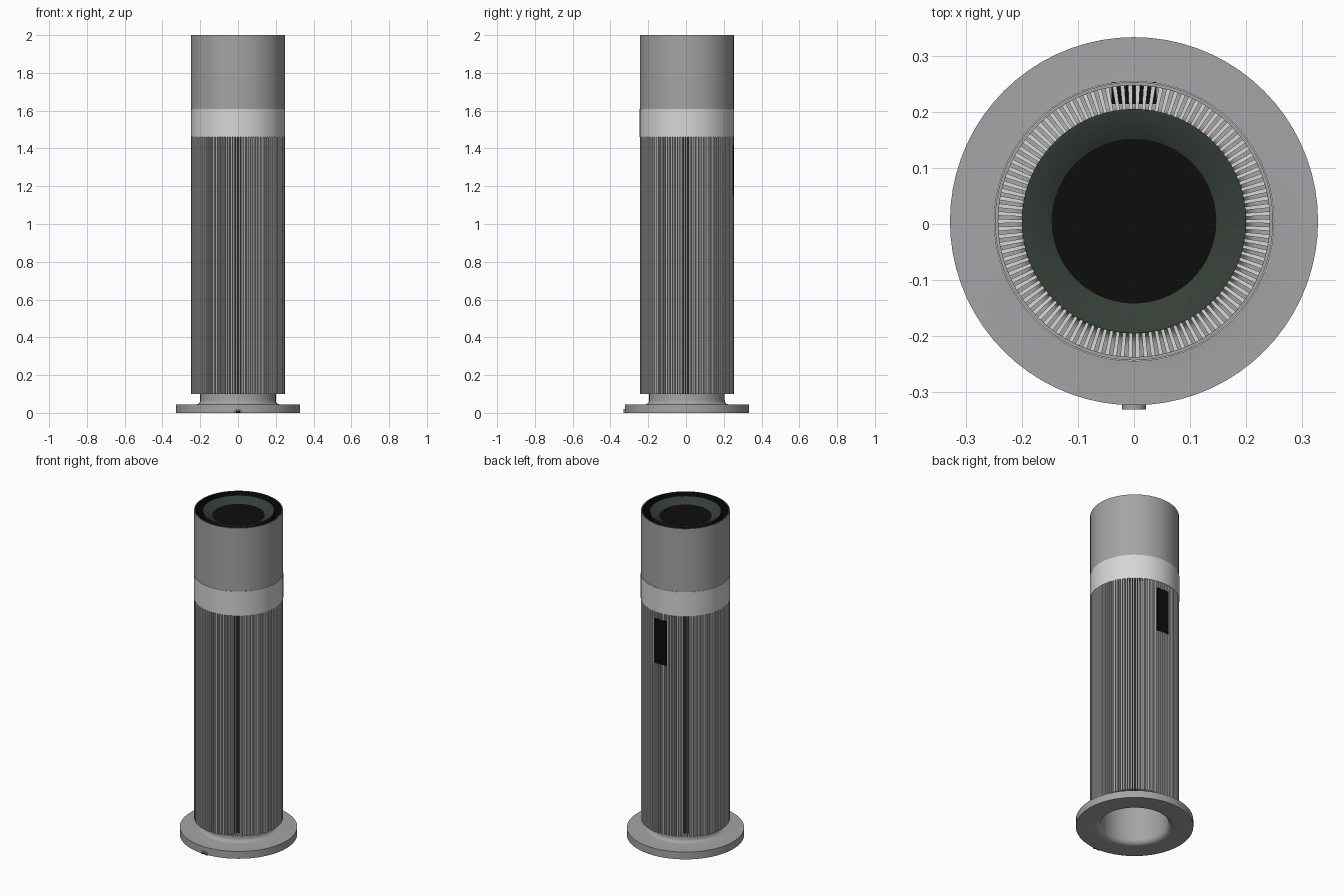
import bpy, bmesh, math
from mathutils import Matrix, Vector

cube = bpy.data.objects.get("Cube")
if cube:
    bpy.data.objects.remove(cube, do_unlink=True)

CENTRE = Vector((0, 0.005, 0))


def material(name, rgb):
    m = bpy.data.materials.new(name)
    m.use_nodes = True
    colour = (*rgb, 1)
    m.diffuse_color = colour
    m.node_tree.nodes["Principled BSDF"].inputs["Base Color"].default_value = colour
    return m


GREY = material("satin grey", (0.38, 0.37, 0.38))
LIGHT = material("light grey", (0.68, 0.68, 0.67))
BLACK = material("black", (0.004, 0.004, 0.004))
GREEN = material("dark green", (0.038, 0.05, 0.04))


def finish(name, bm, mats, smooth=False):
    mesh = bpy.data.meshes.new(name)
    bm.to_mesh(mesh)
    bm.free()
    for m in mats:
        mesh.materials.append(m)
    ob = bpy.data.objects.new(name, mesh)
    ob.location = CENTRE
    bpy.context.collection.objects.link(ob)
    if smooth:
        bpy.ops.object.select_all(action='DESELECT')
        ob.select_set(True)
        bpy.context.view_layer.objects.active = ob
        bpy.ops.object.shade_smooth_by_angle(angle=math.radians(35))
    return ob


def lathe(name, profile, mats, closed=True, steps=72):
    """Spin a radius/height profile round the vertical axis."""
    bm = bmesh.new()
    verts = [bm.verts.new((r, 0, z)) for r, z in profile]
    pairs = list(zip(verts, verts[1:]))
    if closed:
        pairs.append((verts[-1], verts[0]))
    edges = [bm.edges.new(p) for p in pairs]
    bmesh.ops.spin(bm, geom=verts + edges, cent=(0, 0, 0), axis=(0, 0, 1),
                   angle=math.tau, steps=steps)
    bmesh.ops.remove_doubles(bm, verts=bm.verts, dist=1e-4)
    bmesh.ops.recalc_face_normals(bm, faces=bm.faces)
    # inward walls take the second material
    if len(mats) > 1:
        for f in bm.faces:
            c = f.calc_center_median()
            if f.normal.dot(Vector((c.x, c.y, 0)).normalized()) < -0.5:
                f.material_index = 1
    return finish(name, bm, mats, True)


def fillet(r_mid, z_mid, radius):
    """Quarter arc leading from a flat up into a vertical wall."""
    return [(r_mid - radius * math.sin(a), z_mid - radius * math.cos(a))
            for a in [i * math.pi / 10 for i in range(6)]]


# Flanged base with a hollow neck
outer = [(0.328, 0.0), (0.328, 0.045)] + fillet(0.222, 0.067, 0.022)
outer += [(0.2, 0.1), (0.195, 0.1), (0.195, 0.3), (0, 0.3), (0, 0.29)]
inner = [(0.19, 0.29)] + fillet(0.222, 0.032, 0.032)[::-1]
lathe("base_flange", outer + inner, [GREY])

# Finned body round a dark core
lathe("body_core", [(0.195, 0.1), (0.2, 0.1), (0.2, 1.99), (0.196, 1.99)],
      [BLACK], closed=False)

FINS = 110
bm = bmesh.new()
for i in range(FINS):
    spin = Matrix.Rotation(math.tau * i / FINS, 4, 'Z')
    geom = bmesh.ops.create_cube(bm, size=1)["verts"]
    for v in geom:
        far = v.co.x > 0
        v.co = spin @ Vector((0.248 if far else 0.199,
                              v.co.y * (0.008 if far else 0.006),
                              0.1 if v.co.z < 0 else 1.465))
finish("body_fins", bm, [LIGHT])

# Collar and upper shell
lathe("collar", [(0.242, 1.46), (0.25, 1.46), (0.25, 1.61), (0.242, 1.61)],
      [LIGHT, BLACK])
lathe("upper_shell", [(0.242, 1.61), (0.248, 1.61), (0.248, 2.0), (0.242, 2.0)],
      [GREY, BLACK])

# Funnel and dark lens in the top opening
lathe("top_funnel", [(0.2, 1.985), (0.2, 1.995), (0.196, 1.995),
                     (0.145, 1.965), (0.145, 1.955)], [GREEN])
lathe("top_lens", [(0, 1.956), (0.147, 1.956), (0.147, 1.966), (0, 1.966)], [BLACK])


def box(name, size, at, mat):
    bm = bmesh.new()
    bmesh.ops.create_cube(bm, size=1, matrix=Matrix.Translation(at)
                          @ Matrix.Diagonal((*size, 1)))
    return finish(name, bm, [mat])


# Panel set into the fins at the back
box("back_panel", (0.08, 0.04, 0.275), (0, 0.2285, 1.282), BLACK)

# Cable outlet: small arch on the front edge of the flange
bm = bmesh.new()
arcs = []
for radius in (0.021, 0.014):
    for y in (-0.336, -0.315):
        arcs.append([bm.verts.new((radius * math.cos(a), y, radius * math.sin(a)))
                     for a in [math.pi * k / 10 for k in range(11)]])
of, ob_, inf, inb = arcs
for a, b in ((of, ob_), (ob_, inb), (inb, inf), (inf, of)):
    for k in range(10):
        bm.faces.new((a[k], a[k + 1], b[k + 1], b[k]))
for k in (0, 10):
    bm.faces.new((of[k], ob_[k], inb[k], inf[k]))
bmesh.ops.recalc_face_normals(bm, faces=bm.faces)
finish("cable_outlet", bm, [GREY], True)
box("cable_opening", (0.026, 0.01, 0.01), (0, -0.327, 0.005), BLACK)
